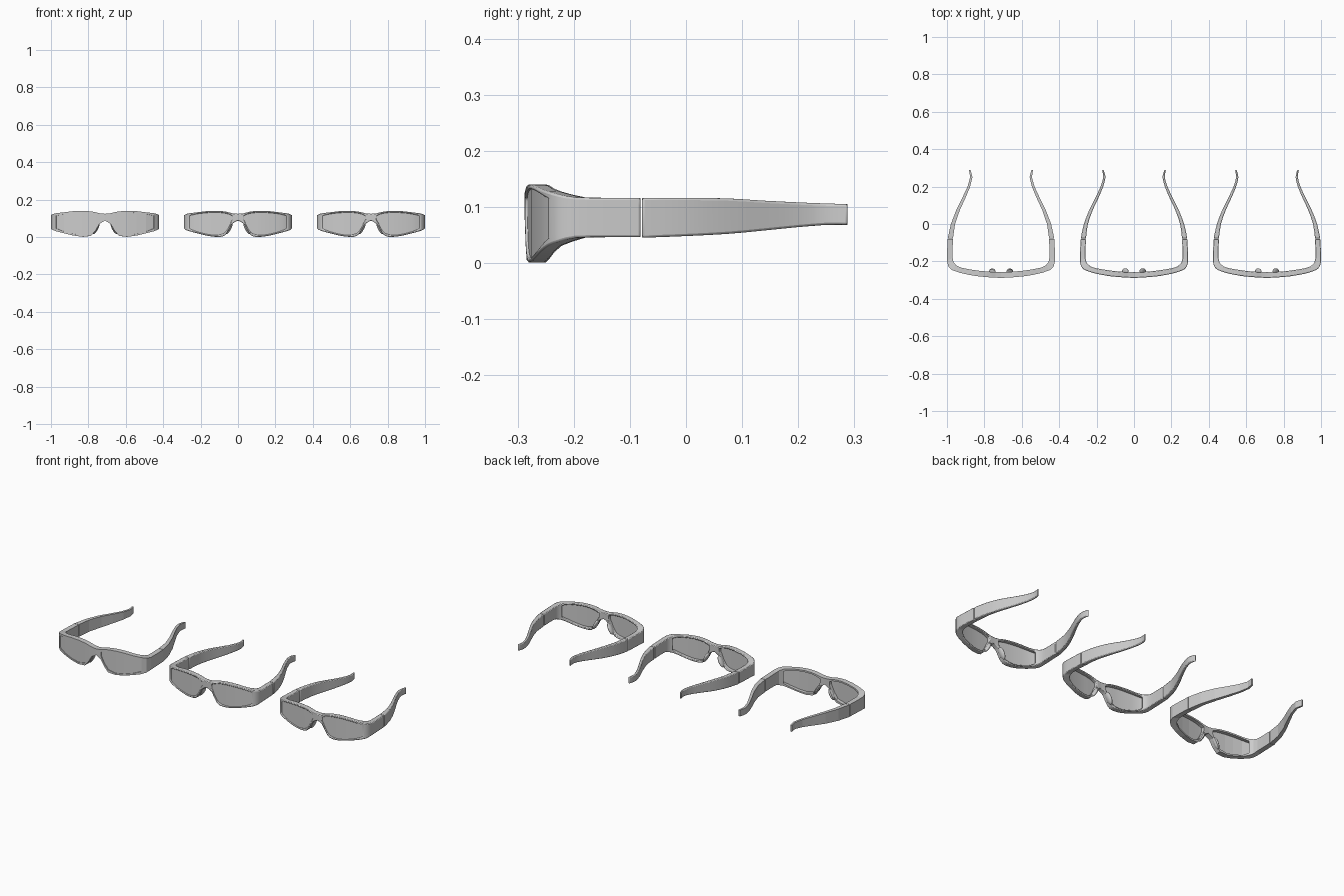
import bpy, bmesh, math

if "Cube" in bpy.data.objects:
    bpy.data.objects.remove(bpy.data.objects["Cube"])

# Half-frame stations: outer x,y | inner x,y | frame top,bottom | lens top,bottom
FRAME = [
    (0, -.288, 0, -.258, .124, .088, .114, .098),
    (.03, -.287, .03, -.257, .127, .070, .114, .092),
    (.05, -.286, .050, -.256, .132, .035, .122, .052),
    (.075, -.284, .075, -.254, .137, .006, .128, .020),
    (.12, -.280, .117, -.250, .140, .001, .131, .010),
    (.17, -.272, .165, -.243, .138, .008, .129, .016),
    (.22, -.261, .212, -.234, .132, .020, .123, .029),
    (.262, -.246, .240, -.221, .127, .031, .114, .045),
    (.281, -.228, .254, -.203, .122, .038, .108, .056),
    (.289, -.198, .259, -.180, .117, .045, .102, .060),
    (.288, -.140, .259, -.140, .116, .046, .102, .060),
    (.285, -.081, .257, -.081, .116, .046, .102, .060)]
LENS_FROM, LENS_TO = 1, 7
# Temple stations: y, outer x, inner x, top, bottom
TEMPLE = [(-.078, .285, .257, .116, .045), (0, .268, .246, .116, .048),
          (.075, .239, .220, .115, .052), (.14, .207, .190, .111, .058),
          (.20, .179, .165, .108, .064), (.25, .165, .153, .106, .068),
          (.288, .171, .162, .105, .068)]


def smooth_rows(rows, n):
    """Catmull-Rom resampling, n steps per span."""
    out = []
    for i in range(len(rows) - 1):
        a, b, c, d = rows[max(i - 1, 0)], rows[i], rows[i + 1], rows[min(i + 2, len(rows) - 1)]
        for k in range(n):
            t = k / n
            out.append(tuple(.5 * (2 * q + (r - p) * t + (2 * p - 5 * q + 4 * r - s) * t * t
                                   + (3 * q - p - 3 * r + s) * t ** 3)
                             for p, q, r, s in zip(a, b, c, d)))
    return out + [rows[-1]]


def finish(name, verts, faces, x, bevel, smooth):
    bm = bmesh.new()
    vs = [bm.verts.new(v) for v in verts]
    for f in faces:
        bm.faces.new([vs[i] for i in f])
    bmesh.ops.delete(bm, geom=[v for v in bm.verts if not v.link_faces], context='VERTS')
    bmesh.ops.recalc_face_normals(bm, faces=bm.faces[:])
    me = bpy.data.meshes.new(name)
    bm.to_mesh(me)
    bm.free()
    ob = bpy.data.objects.new(name, me)
    bpy.context.collection.objects.link(ob)
    ob.location.x = x
    if bevel:
        m = ob.modifiers.new("soft_edges", 'BEVEL')
        m.width, m.segments, m.angle_limit = bevel, 2, math.radians(50)
    shade(ob, smooth)
    return ob


def shade(ob, smooth):
    if smooth:
        bpy.ops.object.select_all(action='DESELECT')
        ob.select_set(True)
        bpy.context.view_layer.objects.active = ob
        bpy.ops.object.shade_smooth_by_angle(angle=math.radians(40))


def build_glasses(tag, x, n, smooth):
    # front frame: columns swept round the face, lens cells left open
    half = smooth_rows(FRAME, n)
    cols = [(-r[0], r[1], -r[2]) + r[3:] for r in half[:0:-1]] + half
    mid, last = len(half) - 1, len(cols) - 1
    verts, faces = [], []
    for xo, yo, xi, yi, zt, zb, lt, lb in cols:
        for px, py in ((xo, yo), (xi, yi)):
            verts += [(px, py, z) for z in (zt, lt, lb, zb)]
    is_lens = lambda c: LENS_FROM * n <= (c - mid if c >= mid else mid - 1 - c) < LENS_TO * n
    for c in range(last):
        a, b = c * 8, c * 8 + 8
        faces += [(a, b, b + 4, a + 4), (a + 3, a + 7, b + 7, b + 3)]
        for r in range(3):
            if r == 1 and is_lens(c):
                continue
            faces += [(a + r, a + r + 1, b + r + 1, b + r),
                      (a + r + 4, b + r + 4, b + r + 5, a + r + 5)]
        if is_lens(c):
            faces += [(a + 1, b + 1, b + 5, a + 5), (a + 2, a + 6, b + 6, b + 2)]
    for c in range(1, last):
        if is_lens(c) != is_lens(c - 1):
            a = c * 8
            faces.append((a + 1, a + 2, a + 6, a + 5))
    for a in (0, last * 8):
        faces += [(a + r, a + r + 1, a + r + 5, a + r + 4) for r in range(3)]
    finish(tag + "_front_frame", verts, faces, x, .005 if smooth else 0, smooth)

    # lenses: thin curved sheets just behind the front face
    for side in (-1, 1):
        lv, lf = [], []
        part = half[LENS_FROM * n:LENS_TO * n + 1]
        for xo, yo, xi, yi, zt, zb, lt, lb in part:
            for t in (.14, .32):
                px, py = xo + (xi - xo) * t, yo + (yi - yo) * t
                lv += [(side * px, py, lt), (side * px, py, lb)]
        for c in range(len(part) - 1):
            a, b = c * 4, c * 4 + 4
            lf += [(a, a + 1, b + 1, b), (a + 2, b + 2, b + 3, a + 3)]
        finish(tag + "_lens", lv, lf, x, 0, smooth)

    # temples: tapered bars curving inward
    rows = smooth_rows(TEMPLE, n)
    for side in (-1, 1):
        tv, tf = [], []
        for y, xo, xi, zt, zb in rows:
            tv += [(side * xo, y, zt), (side * xi, y, zt), (side * xi, y, zb), (side * xo, y, zb)]
        for c in range(len(rows) - 1):
            tf += [(c * 4 + k, c * 4 + (k + 1) % 4, c * 4 + 4 + (k + 1) % 4, c * 4 + 4 + k)
                   for k in range(4)]
        e = len(tv) - 4
        tf += [(0, 1, 2, 3), (e, e + 1, e + 2, e + 3)]
        finish(tag + "_temple", tv, tf, x, .004 if smooth else 0, smooth)

        # nose pad along the slanted nose edge
        bpy.ops.mesh.primitive_uv_sphere_add(
            segments=8 * n, ring_count=4 + 2 * n, radius=1,
            location=(x + side * .047, -.255, .046), rotation=(0, side * math.radians(-28), 0))
        pad = bpy.context.object
        pad.name = tag + "_nose_pad"
        pad.scale = (.010, .018, .034)
        shade(pad, smooth)


# three pairs: plain low-poly, smooth, and lightly smoothed
build_glasses("left", -.711, 1, False)
build_glasses("middle", 0, 4, True)
build_glasses("right", .711, 2, True)
